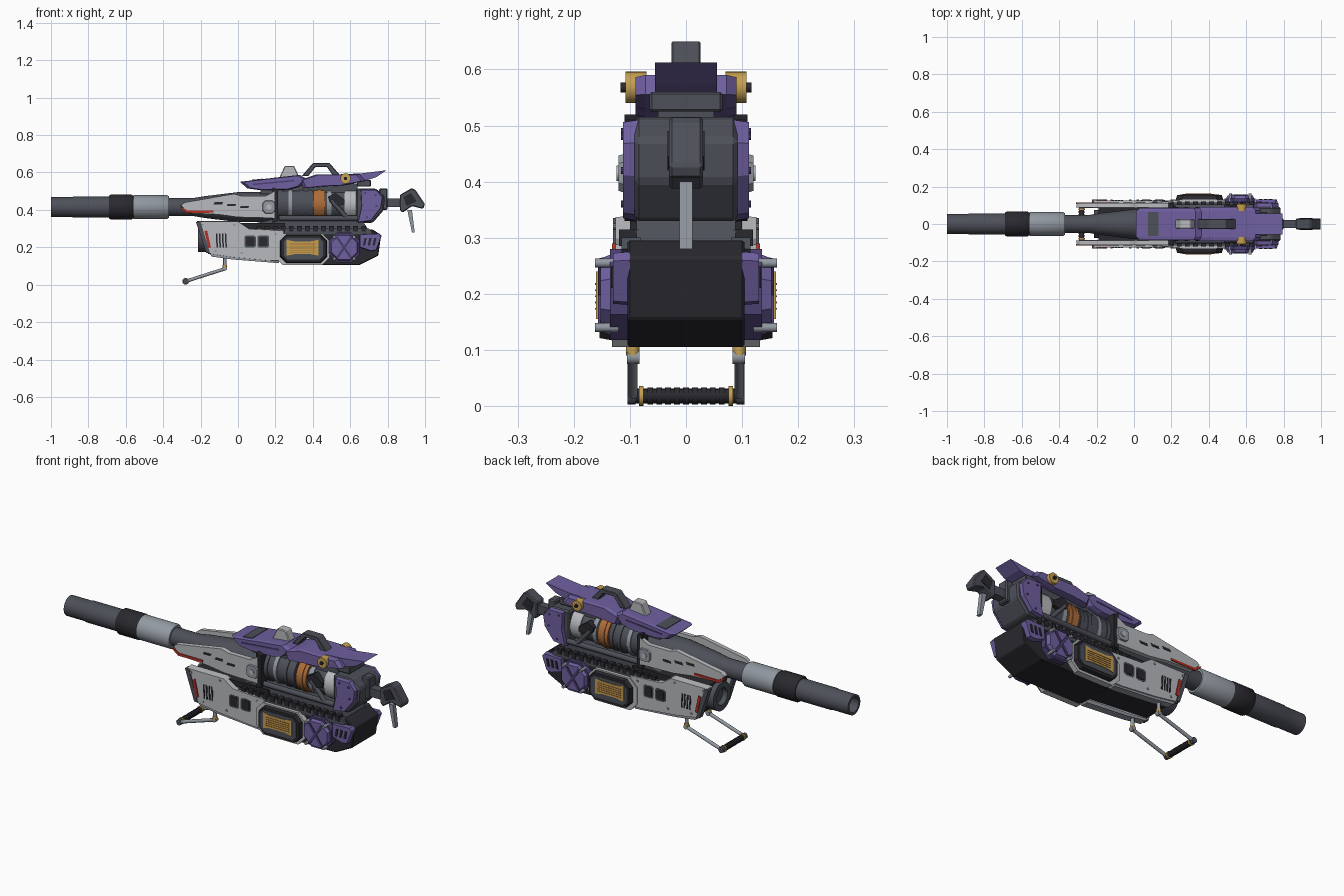
import bpy, bmesh, math
from mathutils import Vector

old = bpy.data.objects.get("Cube")
if old:
    bpy.data.objects.remove(old, do_unlink=True)


def material(name, red, green, blue):
    mat = bpy.data.materials.new(name)
    mat.use_nodes = True
    mat.diffuse_color = (red, green, blue, 1)
    mat.node_tree.nodes["Principled BSDF"].inputs["Base Color"].default_value = (red, green, blue, 1)
    return mat


purple = material("purple armour", .16, .115, .35)
deep_purple = material("deep purple", .07, .05, .16)
light = material("light grey", .48, .49, .51)
steel = material("steel grey", .29, .32, .36)
dark = material("dark grey", .075, .08, .1)
black = material("near black", .022, .022, .028)
gold = material("gold", .56, .35, .08)
orange = material("copper orange", .42, .15, .04)
red = material("red", .45, .03, .02)


def finish(name, bm, mat, mirror=False, bevel=0, smooth=False):
    bmesh.ops.recalc_face_normals(bm, faces=bm.faces)
    mesh = bpy.data.meshes.new(name)
    bm.to_mesh(mesh)
    bm.free()
    mesh.materials.append(mat)
    obj = bpy.data.objects.new(name, mesh)
    bpy.context.collection.objects.link(obj)
    if mirror:
        mod = obj.modifiers.new("both sides", "MIRROR")
        mod.use_axis = (False, True, False)
        mod.use_mirror_merge = False
    if bevel:
        mod = obj.modifiers.new("soft edges", "BEVEL")
        mod.width = bevel
        mod.segments = 1
    if smooth:
        bpy.ops.object.select_all(action="DESELECT")
        obj.select_set(True)
        bpy.context.view_layer.objects.active = obj
        bpy.ops.object.shade_smooth_by_angle(angle=math.radians(35))
    return obj


# Side profile extruded along y; the outer face can shrink to make a chamfer
def prism(name, points, inner, outer, mat, mirror=True, shrink=1, bevel=0):
    bm = bmesh.new()
    cx = sum(p[0] for p in points) / len(points)
    cz = sum(p[1] for p in points) / len(points)
    a = [bm.verts.new((x, inner, z)) for x, z in points]
    b = [bm.verts.new((cx + (x - cx) * shrink, outer, cz + (z - cz) * shrink)) for x, z in points]
    bm.faces.new(a)
    bm.faces.new(b)
    for i in range(len(a)):
        j = i - 1
        bm.faces.new((a[j], a[i], b[i], b[j]))
    return finish(name, bm, mat, mirror, bevel)


def slab(name, points, half, mat, bevel=0):
    return prism(name, points, -half, half, mat, False, 1, bevel)


def rect(x0, x1, z0, z1, lean=0):
    return [(x0, z0), (x1, z0), (x1 + lean, z1), (x0 + lean, z1)]


def octagon(x0, x1, z0, z1, c):
    return [(x0 + c, z0), (x1 - c, z0), (x1, z0 + c), (x1, z1 - c),
            (x1 - c, z1), (x0 + c, z1), (x0, z1 - c), (x0, z0 + c)]


# Turned part around the x axis
def lathe(name, profile, height, mat, sides=32):
    bm = bmesh.new()
    rings = []
    for x, r in profile:
        angles = [math.tau * i / sides for i in range(sides)]
        rings.append([bm.verts.new((x, r * math.cos(t), height + r * math.sin(t))) for t in angles])
    for first, second in zip(rings, rings[1:]):
        for i in range(sides):
            bm.faces.new((first[i - 1], first[i], second[i], second[i - 1]))
    bm.faces.new(rings[0])
    bm.faces.new(rings[-1])
    return finish(name, bm, mat, smooth=True)


def rod(name, start, end, radius, mat, mirror=True, sides=16):
    start, end = Vector(start), Vector(end)
    turn = (end - start).to_track_quat("Z", "Y").to_matrix().to_4x4()
    turn.translation = (start + end) / 2
    bm = bmesh.new()
    bmesh.ops.create_cone(bm, cap_ends=True, segments=sides, radius1=radius, radius2=radius,
                          depth=(end - start).length, matrix=turn)
    return finish(name, bm, mat, mirror, smooth=True)


# Barrel
axis = .415
lathe("muzzle", [(-.9, .036), (-1, .04), (-1, .053), (-.89, .053), (-.88, .056), (-.67, .056)], axis, dark)
lathe("dark_sleeve", [(-.69, .06), (-.68, .067), (-.57, .067), (-.56, .06)], axis, black)
lathe("pale_sleeve", [(-.56, .064), (-.38, .064), (-.37, .058), (-.37, .045)], axis, steel)
lathe("barrel_root", [(-.38, .048), (-.24, .048), (-.18, .058), (0, .08), (.2, .08)], axis, dark)

# Upper cheek plates with red edging and slots
prism("upper_plate", [(-.31, .425), (-.29, .44), (-.02, .487), (.02, .475), (.15, .475), (.2, .5),
                      (.2, .355), (0, .36), (-.11, .375), (-.27, .382)], .088, .112, light, shrink=.98)
prism("red_edge", [(-.305, .418), (-.27, .397), (-.13, .397), (-.13, .385), (-.275, .383), (-.31, .41)],
      .108, .116, red)
for i in range(3):
    x = -.13 + i * .07
    prism("plate_slot", rect(x, x + .045, .43 - i * .01, .442 - i * .01, .006), .108, .114, black)
prism("plate_hinge", octagon(.13, .2, .38, .45, .015), .108, .12, steel, shrink=.9)
rod("hinge_screw", (.165, .1, .415), (.165, .124, .415), .014, light)

# Lower front body
slab("front_core", [(-.19, .33), (.25, .33), (.25, .14), (-.15, .17)], .1, black)
prism("lower_plate", [(-.22, .34), (0, .34), (.06, .3), (.25, .29), (.25, .125), (.18, .125),
                      (-.03, .145), (-.16, .165)], .085, .126, light, shrink=.97)
prism("lower_skirt", [(-.15, .165), (-.03, .15), (.22, .135), (.22, .115), (-.03, .135), (-.14, .15)],
      .08, .12, steel)
prism("front_lip", [(-.225, .335), (-.2, .335), (-.15, .17), (-.17, .17)], .1, .13, dark)
prism("red_slash", [(-.18, .285), (-.165, .29), (-.145, .2), (-.158, .195)], .122, .132, red)
lathe("front_port", [(-.19, .04), (-.215, .045), (-.215, .075), (-.1, .075)], .25, dark)
for i in range(4):
    x = -.115 + i * .016
    prism("side_vent", rect(x, x + .008, .2, .275, -.004), .12, .1285, black)
for x in (.035, .105):
    prism("window_rim", octagon(x, x + .06, .198, .264, .008), .12, .127, dark)
    prism("window", octagon(x + .008, x + .052, .206, .256, .006), .12, .13, black)
for x, z in ((-.19, .32), (-.02, .32), (.02, .17), (-.12, .18), (.2, .27)):
    rod("plate_bolt", (x, .12, z), (x, .13, z), .006, steel, sides=10)

# Rear lower hull and the studs along its top rail
slab("hull", [(.2, .295), (.72, .295), (.765, .265), (.75, .155), (.65, .105), (.25, .105), (.2, .14)],
     .104, black, .004)
prism("hull_rail", [(.08, .3), (.7, .3), (.72, .28), (.7, .265), (.2, .265), (.08, .285)], .08, .115, dark)
for i in range(14):
    x = .1 + i * .043
    prism("rail_stud", rect(x, x + .026, .285, .315), .085, .119, black)
slab("deck", [(.1, .33), (.19, .35), (.66, .35), (.7, .29), (.1, .29)], .088, dark)

# Side pods: radiator, crossed octagon and slotted panel
prism("radiator_rim", octagon(.2, .49, .105, .275, .04), .1, .132, light)
prism("radiator_frame", octagon(.22, .48, .115, .27, .035), .12, .154, black, shrink=.92)
prism("radiator_border", octagon(.245, .455, .135, .25, .02), .14, .157, dark)
prism("radiator", [(.26, .155), (.3, .163), (.39, .163), (.43, .155), (.43, .24), (.39, .232),
                   (.3, .232), (.26, .24)], .15, .16, gold)
for i in range(5):
    prism("radiator_fin", rect(.275, .415, .172 + i * .011, .175 + i * .011), .155, .162, orange)
prism("octagon_base", octagon(.485, .65, .118, .28, .045), .1, .135, deep_purple)
prism("octagon_pod", octagon(.49, .645, .125, .272, .045), .13, .152, purple, shrink=.88)
for s in (-1, 1):
    prism("cross_bar", [(.525, .198 - s * .05), (.537, .198 - s * .055), (.61, .198 + s * .05),
                        (.598, .198 + s * .055)], .148, .157, deep_purple)
for x in (.515, .62):
    for z in (.14, .255):
        rod("pod_bolt", (x, .12, z), (x, .162, z), .008, steel, sides=12)
prism("slotted_panel", [(.65, .27), (.755, .275), (.768, .26), (.74, .185), (.71, .18), (.65, .2)],
      .1, .13, purple, shrink=.95)
for i in range(3):
    x = .668 + i * .026
    prism("panel_slot", rect(x, x + .012, .21, .25, .008), .125, .134, black)

# Power cylinder with ribs and copper band
drum = .432
lathe("drum", [(.19, .085), (.4, .085), (.4, .08), (.64, .08)], drum, dark)
for x in (.215, .27, .33, .375):
    lathe("drum_ring", [(x, .085), (x, .09), (x + .02, .09), (x + .02, .085)], drum, steel if x == .27 else dark)
lathe("copper_band", [(.405, .08), (.405, .088), (.465, .088), (.465, .08)], drum, orange)
lathe("copper_lip", [(.425, .088), (.425, .092), (.445, .092), (.445, .088)], drum, orange)
lathe("pale_ring", [(.475, .08), (.475, .086), (.5, .086), (.5, .08)], drum, steel)
lathe("end_ring", [(.57, .08), (.57, .086), (.635, .086), (.635, .08)], drum, light)
prism("front_bracket", [(.185, .52), (.215, .51), (.215, .34), (.185, .33)], .06, .11, black)
prism("valve_block", [(.48, .47), (.52, .49), (.57, .455), (.57, .43), (.53, .42), (.49, .44)], .06, .1, black)
rod("feed_pipe", (.5, .092, .45), (.58, .092, .36), .012, dark)
rod("lower_pipe", (.22, .09, .355), (.64, .09, .355), .014, dark)

# Rear pod
slab("rear_core", [(.63, .515), (.735, .515), (.785, .475), (.78, .4), (.72, .33), (.63, .33)], .092, dark, .008)
prism("rear_cheek", [(.655, .51), (.74, .51), (.775, .47), (.765, .41), (.71, .34), (.64, .33),
                     (.66, .42)], .085, .112, purple, shrink=.95)
for x, z in ((.68, .49), (.735, .48), (.74, .42), (.69, .36)):
    rod("cheek_bolt", (x, .1, z), (x, .116, z), .006, deep_purple, sides=10)

# Stock
slab("stock_arm", rect(.76, .89, .415, .46), .022, dark)
slab("stock_mount", rect(.755, .8, .4, .515), .03, dark, .006)
slab("stock_head", [(.865, .48), (.93, .517), (.95, .505), (1, .43), (.99, .405), (.93, .42), (.88, .385),
                    (.865, .4)], .03, dark, .005)
prism("stock_inset", [(.885, .47), (.925, .49), (.955, .445), (.9, .42)], .025, .033, black)
slab("stock_strut", [(.905, .4), (.93, .4), (.945, .28), (.93, .28)], .012, steel)

# Top cover
nose = [(.01, .55), (.22, .575), (.33, .587), (.37, .565), (.33, .525), (.27, .508), (.12, .505), (.05, .515)]
roof = [(.33, .56), (.42, .59), (.65, .59), (.68, .555), (.56, .53), (.45, .525), (.35, .515)]
slab("cover_spine", rect(.12, .64, .485, .54), .05, dark)
for name, shape, width in (("nose_cover", nose, .085), ("roof_cover", roof, .09)):
    slab(name, shape, width - .018, purple)
    prism(name + "_side", shape, width - .018, width, purple, shrink=.9)
slab("tail_fin", [(.54, .59), (.66, .595), (.795, .612), (.74, .575), (.68, .555), (.56, .55)], .055, purple)
slab("tail_block", rect(.635, .71, .525, .56), .065, dark, .004)
slab("nose_patch", [(.075, .553), (.13, .56), (.13, .567), (.075, .561)], .065, dark)
prism("nose_stripe", [(.08, .54), (.3, .56), (.3, .553), (.08, .532)], .08, .087, deep_purple)
slab("sight_block", [(.22, .57), (.33, .57), (.3, .635), (.25, .635)], .025, light, .004)
slab("carry_handle", [(.34, .58), (.4, .65), (.49, .65), (.55, .58), (.51, .58), (.475, .63), (.415, .63),
                      (.375, .58)], .026, dark, .003)
rod("gold_disc", (.575, .07, .568), (.575, .108, .568), .028, gold, sides=24)
rod("disc_bolt", (.575, .1, .568), (.575, .117, .568), .009, black, sides=12)

# Folding bail grip underneath
rod("bail_post", (-.07, .095, .16), (-.07, .095, .085), .009, steel)
rod("bail_collar", (-.07, .095, .105), (-.07, .095, .09), .012, gold)
rod("bail_arm", (-.07, .095, .085), (-.28, .095, .018), .009, steel)
rod("bail_elbow", (-.07, .083, .087), (-.07, .105, .087), .012, steel)
rod("grip_bar", (-.28, -.1, .018), (-.28, .1, .018), .013, black, False)
rod("grip_ring", (-.28, .076, .018), (-.28, .084, .018), .018, gold)
rod("grip_end", (-.28, .09, .018), (-.28, .104, .018), .015, dark)
for i in range(9):
    y = -.064 + i * .016
    rod("grip_rib", (-.28, y - .005, .018), (-.28, y + .005, .018), .0155, black, False)
